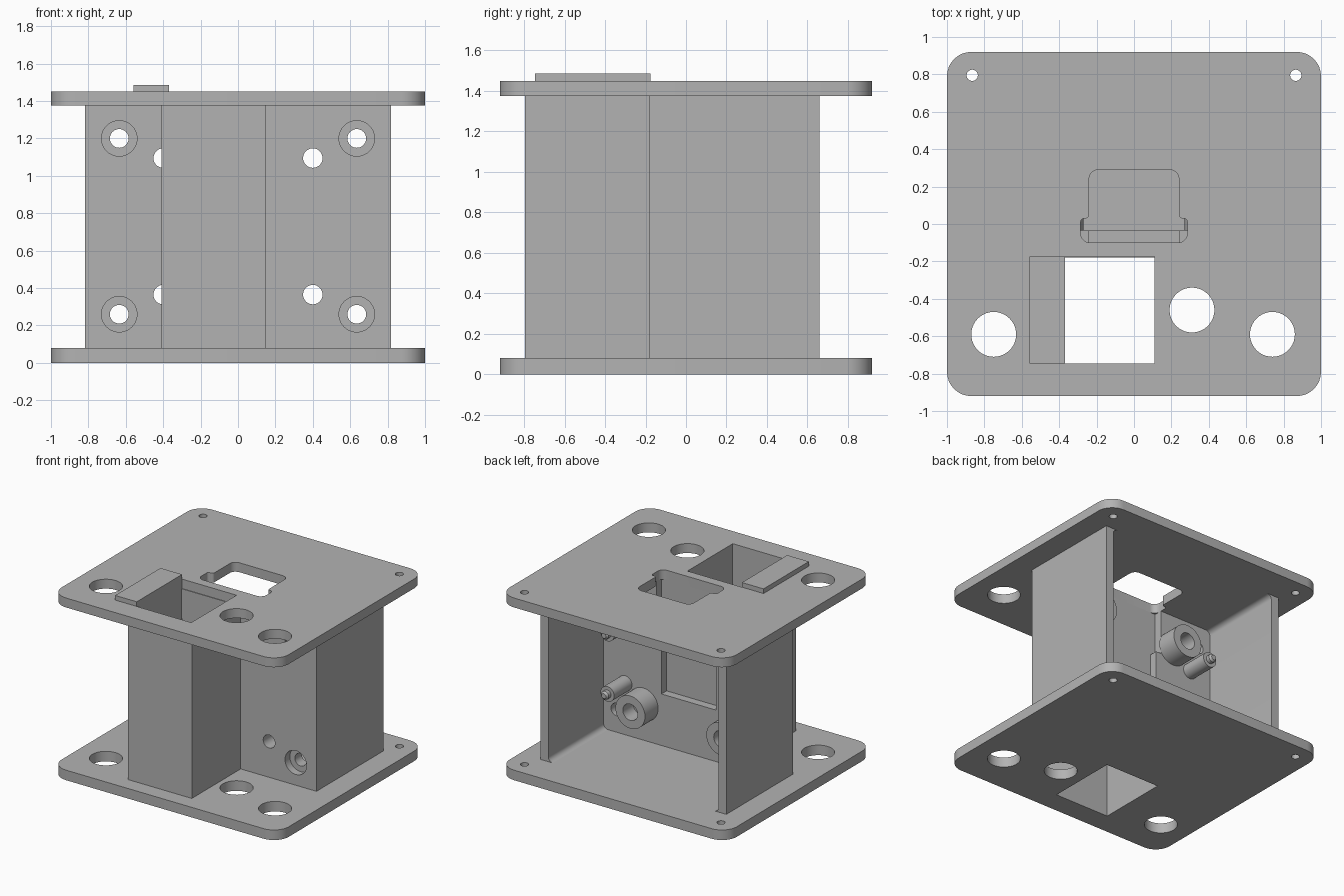
import bpy, bmesh, math
from mathutils import Vector

cube = bpy.data.objects.get("Cube")
if cube:
    bpy.data.objects.remove(cube, do_unlink=True)

grey = bpy.data.materials.new("plain grey")
grey.use_nodes = True
grey.diffuse_color = (0.45, 0.45, 0.45, 1)
grey.node_tree.nodes["Principled BSDF"].inputs["Base Color"].default_value = (0.45, 0.45, 0.45, 1)


def make(name, bm):
    bmesh.ops.recalc_face_normals(bm, faces=bm.faces)
    mesh = bpy.data.meshes.new(name)
    bm.to_mesh(mesh)
    bm.free()
    mesh.materials.append(grey)
    obj = bpy.data.objects.new(name, mesh)
    bpy.context.collection.objects.link(obj)
    return obj


def prism(name, corners, radii, z0, z1):
    """Extrude an outline whose square corners are rounded by the given radii."""
    pts, n = [], len(corners)
    for i, r in enumerate(radii):
        p = Vector(corners[i])
        a = (Vector(corners[i - 1]) - p).normalized()
        b = (Vector(corners[(i + 1) % n]) - p).normalized()
        if r == 0:
            pts.append(p)
            continue
        for k in range(9):
            t = math.pi / 2 * k / 8
            pts.append(p + r * (a + b - b * math.cos(t) - a * math.sin(t)))
    bm = bmesh.new()
    face = bm.faces.new([bm.verts.new((p.x, p.y, z0)) for p in pts])
    out = bmesh.ops.extrude_face_region(bm, geom=[face])
    bmesh.ops.translate(bm, vec=(0, 0, z1 - z0),
                        verts=[v for v in out["geom"] if isinstance(v, bmesh.types.BMVert)])
    return make(name, bm)


def box(name, x0, x1, y0, y1, z0, z1):
    return prism(name, [(x0, y0), (x1, y0), (x1, y1), (x0, y1)], [0] * 4, z0, z1)


def lathe_y(name, x, z, profile, segments=40):
    """Solid turned about an axis along y; profile is (radius, y) pairs."""
    bm = bmesh.new()
    rings = []
    for r, y in profile:
        angles = [2 * math.pi * k / segments for k in range(segments)]
        rings.append([bm.verts.new((x + r * math.cos(a), y, z + r * math.sin(a))) for a in angles])
    for lo, hi in zip(rings, rings[1:]):
        for k in range(segments):
            j = (k + 1) % segments
            bm.faces.new((lo[k], lo[j], hi[j], hi[k]))
    bm.faces.new(rings[0])
    bm.faces.new(rings[-1])
    return make(name, bm)


def drill(x, y, r, z0, z1):
    bm = bmesh.new()
    bmesh.ops.create_cone(bm, cap_ends=True, segments=40, radius1=r, radius2=r, depth=z1 - z0)
    bmesh.ops.translate(bm, vec=(x, y, (z0 + z1) / 2), verts=bm.verts)
    return make("cutter", bm)


def cut(obj, cutters):
    for c in cutters:
        mod = obj.modifiers.new("cut", "BOOLEAN")
        mod.operation, mod.solver, mod.object = "DIFFERENCE", "EXACT", c
        bpy.context.view_layer.objects.active = obj
        bpy.ops.object.modifier_apply(modifier=mod.name)
        bpy.data.objects.remove(c, do_unlink=True)
    return obj


BASE, ROOF = 0.08, 1.375
PANEL_FRONT, PANEL_BACK = -0.18, -0.035
parts = []

# Rounded plates with wire holes, fixing holes and the shaft opening
for name, z0, z1 in (("bottom_plate", 0, BASE), ("top_plate", ROOF, 1.45)):
    plate = prism(name, [(-1, -0.92), (1, -0.92), (1, 0.92), (-1, 0.92)], [0.13] * 4, z0, z1)
    lo, hi = z0 - 0.1, z1 + 0.1
    cutters = [drill(x, y, 0.12, lo, hi) for x, y in ((-0.75, -0.59), (0.31, -0.46), (0.74, -0.59))]
    cutters += [drill(x, 0.795, 0.03, lo, hi) for x in (-0.865, 0.865)]
    cutters.append(box("cutter", -0.37, 0.11, -0.745, -0.175, lo, hi))
    if name == "top_plate":
        # Stepped socket opening
        outline = [(-0.285, -0.1), (0.285, -0.1), (0.285, 0.03), (0.24, 0.03),
                   (0.24, 0.29), (-0.24, 0.29), (-0.24, 0.03), (-0.285, 0.03)]
        cutters.append(prism("cutter", outline, [0.05, 0.05, 0.02, 0.02, 0.05, 0.05, 0.02, 0.02], lo, hi))
    parts.append(cut(plate, cutters))

# Raised pad beside the shaft
parts.append(box("shaft_pad", -0.56, -0.37, -0.745, -0.175, 1.45, 1.487))

# Mounting panel with a rear socket pocket
panel = box("mounting_panel", -0.8, 0.8, PANEL_FRONT, PANEL_BACK, BASE, ROOF)
cutters = [box("cutter", -0.24, 0.24, -0.1, 0.1, 0.49, 1.5),
           box("cutter", -0.285, 0.285, -0.1, 0.1, 1.02, 1.5)]

bosses = []
for s in (-1, 1):
    # Counterbored screw holes
    for z in (0.26, 1.2):
        cutters.append(lathe_y("cutter", s * 0.635, z,
                               [(0.095, -0.3), (0.095, -0.12), (0.05, -0.12), (0.05, 0.1)]))
    # Hollow bosses over through holes
    for z in (0.365, 1.095):
        cutters.append(lathe_y("cutter", s * 0.4, z, [(0.052, -0.3), (0.052, 0.1)]))
        boss = lathe_y("hollow_boss", s * 0.4, z, [(0.13, PANEL_BACK), (0.13, 0.13)])
        bosses.append(cut(boss, [lathe_y("cutter", s * 0.4, z, [(0.052, -0.3), (0.052, 0.0),
                                                                (0.065, 0.0), (0.065, 0.3)])]))
    # Stepped locating pins
    for z in (0.49, 0.97):
        bosses.append(lathe_y("locating_pin", s * 0.56, z, [(0.06, PANEL_BACK), (0.06, 0.19),
                                                            (0.033, 0.19), (0.033, 0.22), (0.02, 0.235)]))
parts.append(cut(panel, cutters))
parts += bosses

# Side walls, flared into both plates by small fillets
for s in (-1, 1):
    r, steps = 0.04, 6
    arc = [math.pi / 2 * k / steps for k in range(steps + 1)]
    inner = [(0.75 - r + r * math.sin(a), BASE + r - r * math.cos(a)) for a in arc]
    inner += [(x, BASE + ROOF - z) for x, z in reversed(inner)]
    bm = bmesh.new()
    ring = [(0.817, BASE)] + inner + [(0.817, ROOF)]
    ends = [[bm.verts.new((s * x, y, z)) for x, z in ring] for y in (PANEL_FRONT, 0.66)]
    for e in ends:
        bm.faces.new(e)
    for k in range(len(ring)):
        j = (k + 1) % len(ring)
        bm.faces.new((ends[0][k], ends[0][j], ends[1][j], ends[1][k]))
    parts.append(make("right_wall" if s < 0 else "left_wall", bm))

# Square shaft between the plates
shaft = box("shaft", -0.41, 0.15, -0.795, PANEL_FRONT, BASE, ROOF)
parts.append(cut(shaft, [box("cutter", -0.37, 0.11, -0.745, 0, -0.5, 2)]))

# Smooth the round surfaces and keep edges sharp
bpy.ops.object.select_all(action="DESELECT")
for p in parts:
    p.select_set(True)
bpy.context.view_layer.objects.active = parts[0]
bpy.ops.object.shade_smooth_by_angle(angle=math.radians(30))
